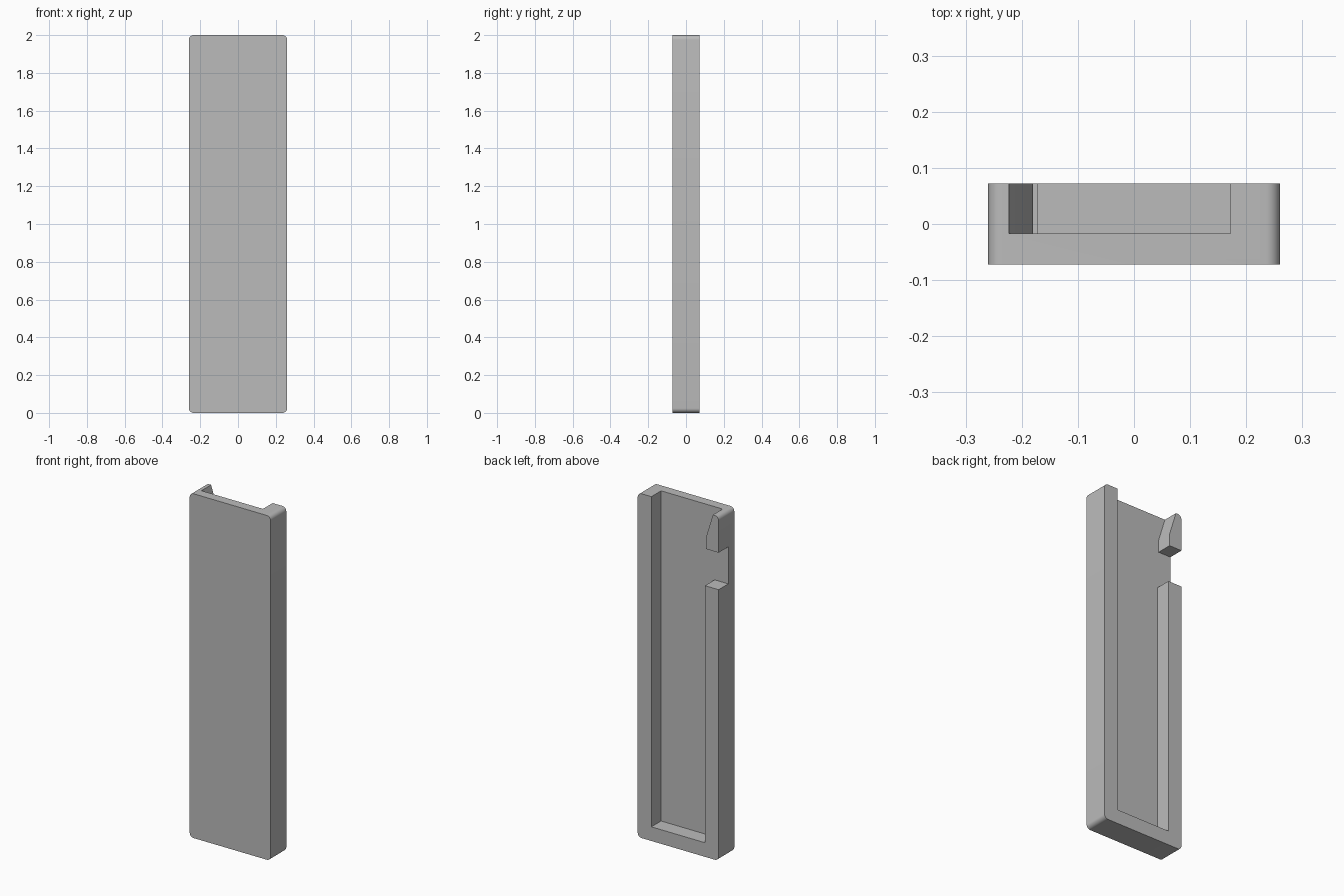
import bpy
import bmesh
from math import radians

old = bpy.data.objects.get("Cube")
if old:
    bpy.data.objects.remove(old, do_unlink=True)

HALF_W, HALF_D, HEIGHT = 0.26, 0.072, 2.0
FLOOR_Y = -0.017      # inner face of the front panel
RAIL_X = 0.172        # inner edge of the side rails
CORNER = 0.025

grey = bpy.data.materials.new("plain_grey")
grey.use_nodes = True
grey.diffuse_color = (0.5, 0.5, 0.5, 1)
grey.node_tree.nodes["Principled BSDF"].inputs["Base Color"].default_value = (0.5, 0.5, 0.5, 1)


def prism(name, outline, y0, y1, corner=0):
    """Extrude an x-z outline from y0 to y1, optionally rounding its corners."""
    bm = bmesh.new()
    face = bm.faces.new([bm.verts.new((x, y0, z)) for x, z in outline])
    extruded = bmesh.ops.extrude_face_region(bm, geom=[face])["geom"]
    moved = [v for v in extruded if isinstance(v, bmesh.types.BMVert)]
    bmesh.ops.translate(bm, verts=moved, vec=(0, y1 - y0, 0))
    if corner:
        edges = [e for e in bm.edges if abs(e.verts[0].co.y - e.verts[1].co.y) > 0.01]
        bmesh.ops.bevel(bm, geom=edges, offset=corner, segments=8,
                        profile=0.5, affect='EDGES')
    bmesh.ops.recalc_face_normals(bm, faces=bm.faces)
    mesh = bpy.data.meshes.new(name)
    bm.to_mesh(mesh)
    bm.free()
    mesh.materials.append(grey)
    obj = bpy.data.objects.new(name, mesh)
    bpy.context.collection.objects.link(obj)
    return obj


# Solid slab with rounded corners
cover = prism("sliding_cover",
              [(-HALF_W, 0), (HALF_W, 0), (HALF_W, HEIGHT), (-HALF_W, HEIGHT)],
              -HALF_D, HALF_D, CORNER)

# Pocket open at the top, with a side notch below a tapered hook
pocket = prism("pocket_cutter", [
    (RAIL_X, 0.082), (RAIL_X, 2.1),
    (-0.254, 2.1), (-0.18, 1.86), (-0.18, 1.79),    # hook
    (-0.3, 1.79), (-0.3, 1.575),                    # notch
    (-RAIL_X, 1.575), (-RAIL_X, 0.082),             # side rail
], FLOOR_Y, 0.2)
pocket.hide_render = True

cut = cover.modifiers.new("pocket", 'BOOLEAN')
cut.operation = 'DIFFERENCE'
cut.solver = 'EXACT'
cut.object = pocket

bpy.ops.object.select_all(action='DESELECT')
cover.select_set(True)
bpy.context.view_layer.objects.active = cover
bpy.ops.object.modifier_apply(modifier=cut.name)
bpy.data.objects.remove(pocket, do_unlink=True)
bpy.ops.object.shade_smooth_by_angle(angle=radians(20))
